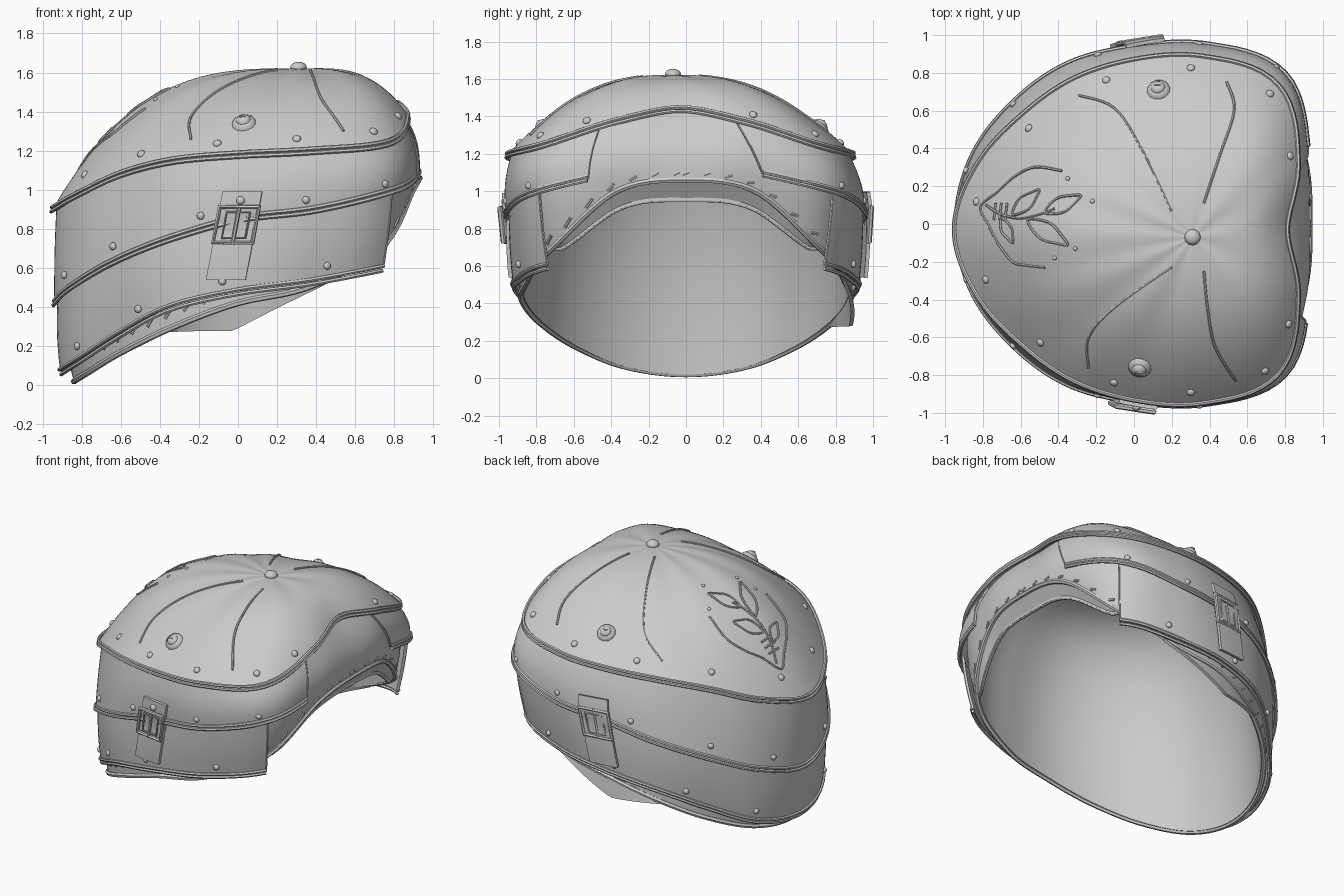
import bpy, bmesh, math
from math import sin, cos, pi, radians
from mathutils import Vector
from mathutils.bvhtree import BVHTree

if "Cube" in bpy.data.objects:
    bpy.data.objects.remove(bpy.data.objects["Cube"])

grey = bpy.data.materials.new("plain_grey")
grey.use_nodes = True
grey.diffuse_color = (0.6, 0.6, 0.6, 1)
grey.node_tree.nodes["Principled BSDF"].inputs["Base Color"].default_value = (0.6, 0.6, 0.6, 1)

# Outlines: (radius, height) every 22.5 degrees from front to back
CROWN = [(.81, 1.44), (.94, 1.37), (1.08, 1.24), (.99, 1.2), (.9, 1.18), (.86, 1.15), (.85, 1.08), (.9, .97), (.95, .9)]
BELT = [(.93, 1.16), (1.0, 1.1), (1.13, 1.0), (1.03, .9), (.94, .85), (.92, .75), (.91, .63), (.93, .5), (.94, .42)]
LOWER = [(.9, .7), (.97, .65), (1.05, .6), (.97, .53), (.92, .48), (.9, .4), (.87, .26), (.9, .12), (.91, .07)]
OPENING = [(.93, 1.06), (.97, 1.0), (1.02, .69), (.93, .5), (.88, .42), (.85, .3), (.84, .17), (.84, .06), (.84, .02)]
APEX = Vector((.31, -.07, 1.62))
LINING_TOP = Vector((.25, 0, 1.5))
made, shell_trees = [], []


def spline(p0, p1, p2, p3, f):
    """Smooth interpolation from p1 to p2."""
    return .5 * (2 * p1 + f * (p2 - p0) + f * f * (2 * p0 - 5 * p1 + 4 * p2 - p3) + f ** 3 * (3 * p1 - p0 - 3 * p2 + p3))


def ring(table, deg, dr=0, dz=0):
    """Point on a mirrored outline at an azimuth."""
    t = (deg % 360) / 22.5
    i = int(t)
    r, z = spline(*[Vector(table[min(j % 16, 16 - j % 16)]) for j in range(i - 1, i + 3)], t - i)
    a = radians(deg)
    shift = -.03 if table is CROWN else 0
    return Vector(((r + dr) * cos(a), (r + dr) * sin(a) + shift, z + dz))


def between(top, bottom, deg, v, bulge=0, inset=0):
    p = ring(top, deg, inset).lerp(ring(bottom, deg), v)
    a = radians(deg)
    return p + Vector((cos(a), sin(a), 0)) * bulge * sin(pi * v)


def crown_point(deg, s):
    rim, a = ring(CROWN, deg), radians(deg)
    p = APEX.lerp(rim, s)
    power = 2.6 + .4 * cos(2 * a) + .7 * max(cos(a), 0) ** 4
    pleat = .004 * cos(10 * a) * s * (1 - s) * 4
    p.z = rim.z + (APEX.z - rim.z) * (1 - s ** power) + pleat
    return p


def cap_point(deg, v):
    return between(CROWN, OPENING, deg, v, .05 * abs(cos(radians(deg))), -.035)


def mid_point(u, v):
    start, end = 19 + 5 * v, 333 - 3 * v
    deg = start + (end - start) * u
    return between(CROWN, BELT, deg, v, .016 + .012 * cos(radians(deg)), -.02)


def low_point(u, v):
    return between(BELT, LOWER, 45 + 270 * u, v, .008, -.015)


def lip(deg, v=1):
    """Turned-in edge of the opening, dropping at the brow."""
    w = max(cos(radians(2 * deg)), 0) ** .5 if cos(radians(deg)) > 0 else 0
    return ring(OPENING, deg, -v * (.02 + .05 * w), -.11 * w * v)


def lining_point(deg, v):
    t, edge = v * pi / 2, lip(deg)
    p = LINING_TOP.lerp(edge, max(cos(t), 0) ** .45)
    p.z = edge.z + (LINING_TOP.z - edge.z) * sin(t)
    return p


def flap_point(u, v):
    p = ring(OPENING, 62 + 52 * u, .015 * v)
    p.z += .02 * (1 - v) + v * min(0, .28 + max(0, .51 * (p.x + .03)) - p.z)
    return p


def add(name, data):
    ob = bpy.data.objects.new(name, data)
    bpy.context.collection.objects.link(ob)
    data.materials.append(grey)
    made.append(ob)
    return ob


def sheet(name, fn, nu, nv, thick=.015, closed=False, snap=True):
    """Grid surface from fn(u, v) with thickness added inwards."""
    bm = bmesh.new()
    cols = nu if closed else nu + 1
    g = [[bm.verts.new(fn(i / nu, j / nv)) for j in range(nv + 1)] for i in range(cols)]
    for i in range(nu):
        for j in range(nv):
            a, b = g[i], g[(i + 1) % cols]
            bm.faces.new((a[j], a[j + 1], b[j + 1], b[j]))
    bmesh.ops.remove_doubles(bm, verts=bm.verts, dist=1e-5)
    bm.normal_update()
    if snap:
        shell_trees.append(BVHTree.FromBMesh(bm))
    me = bpy.data.meshes.new(name)
    bm.to_mesh(me)
    bm.free()
    mod = add(name, me).modifiers.new("thickness", 'SOLIDIFY')
    mod.thickness, mod.offset = thick, -1


def tube(name, pts, radius=.012, closed=False):
    cu = bpy.data.curves.new(name, 'CURVE')
    cu.dimensions, cu.bevel_depth, cu.bevel_resolution, cu.use_fill_caps = '3D', radius, 1, True
    sp = cu.splines.new('POLY')
    sp.points.add(len(pts) - 1)
    for q, p in zip(sp.points, pts):
        q.co = (*p, 1)
    sp.use_cyclic_u = closed
    add(name, cu)


def land(origin, direction, lift=.008):
    """Outermost shell point along a ray, with its outward normal."""
    d = Vector(direction)
    hits = [h for h in (t.ray_cast(Vector(origin), d) for t in shell_trees) if h[0]]
    loc, n = min(hits, key=lambda h: h[3])[:2]
    n = -n if n.dot(d) > 0 else n
    return loc + n * lift, n


def draw(name, path, radius=.007, closed=False):
    """Smooth raised line draped over the crown."""
    pts, fine = [Vector(p) for p in path], []
    n = len(pts)
    for i in range(n if closed else n - 1):
        ids = [(i + k) % n if closed else min(max(i + k, 0), n - 1) for k in (-1, 0, 1, 2)]
        fine += [spline(*[pts[j] for j in ids], k / 6) for k in range(6)]
    if not closed:
        fine.append(pts[-1])
    tube(name, [land((q.x, q.y, 3), (0, 0, -1), .004)[0] for q in fine], radius, closed)


def rivet(name, loc, normal, radius=.022, height=.7):
    bm = bmesh.new()
    bmesh.ops.create_uvsphere(bm, u_segments=12, v_segments=8, radius=radius)
    bmesh.ops.scale(bm, vec=(1, 1, height), verts=bm.verts)
    me = bpy.data.meshes.new(name)
    bm.to_mesh(me)
    bm.free()
    ob = add(name, me)
    ob.location = loc
    ob.rotation_euler = Vector(normal).to_track_quat('Z', 'Y').to_euler()


# Shells: pleated crown, inner cap, and the two overlapping bands
sheet("crown", lambda u, v: crown_point(360 * u, max(v, .001)), 120, 20, .02, True)
sheet("inner_cap", lambda u, v: cap_point(360 * u, v), 120, 12, .015, True)
sheet("middle_band", mid_point, 100, 8)
sheet("lower_band", low_point, 90, 8)

# Domed lining, turned-in edge, and the single side flap
sheet("lining", lambda u, v: lining_point(360 * u, v), 120, 16, .01, True, False)
sheet("opening_lip", lambda u, v: lip(360 * u, v), 120, 2, .01, True, False)
sheet("side_flap", flap_point, 24, 3, .02, snap=False)


# Rolled edge trims
def trim(name, table, start, end, dr, dz, radius=.011):
    closed = end - start == 360
    n = int((end - start) / 3)
    pts = [ring(table, start + (end - start) * i / n, dr, dz) for i in range(n if closed else n + 1)]
    tube(name, pts, radius, closed)


trim("crown_trim_upper", CROWN, 0, 360, .002, .011)
trim("crown_trim_lower", CROWN, 0, 360, .005, -.011)
trim("belt_trim_upper", BELT, 24, 330, .002, .011)
trim("belt_trim_lower", BELT, 24, 330, .004, -.011)
trim("lower_trim_upper", LOWER, 45, 315, .004, .01)
trim("lower_trim_lower", LOWER, 45, 315, -.006, -.014)
trim("opening_trim", OPENING, 0, 360, 0, 0, .016)
tube("brow_trim", [lip(d) for d in range(-45, 46, 3)], .009)
for u in (0, 1):
    for name, fn in (("middle_band_end", mid_point), ("lower_band_end", low_point)):
        tube(name, [fn(u, k / 8) for k in range(9)], .005)

# Stitches around the opening
for deg in range(0, 360, 7):
    tube("stitch", [cap_point(deg - 1, .93), cap_point(deg + 1.2, .89)], .008)

# Rivets on crown and bands
for deg in (26, 46, 72, 102, 137, 170, 198, 229, 261, 288, 312, 328):
    p, q, r = crown_point(deg, .93), crown_point(deg, .96), crown_point(deg + 2, .93)
    rivet("crown_rivet", p, (q - p).cross(r - p))
for top, bottom, azimuths in ((CROWN, BELT, (48, 70, 102, 135, 162)), (BELT, LOWER, (63, 95, 125, 155))):
    for deg in azimuths:
        for d in (deg, 360 - deg):
            rivet("band_rivet", between(top, bottom, d, .82, .012), (cos(radians(d)), sin(radians(d)), 0), .02)

# Crown button and the two slotted studs
rivet("top_button", APEX + Vector((0, 0, .005)), (0, 0, 1), .043)
for x, y in ((.13, .71), (.03, -.76)):
    p, n = land((x, y, 3), (0, 0, -1), 0)
    rivet("stud_base", p, n, .062, .5)
    rivet("stud_cap", p + n * .018, n, .04, .7)
    side = Vector((.016, 0, 0))
    tube("stud_slot", [p + n * .046 - side, p + n * .046 + side], .005)

# Raised seams on the crown
for seam in (((-.29, .68), (-.1, .61), (.05, .38), (.2, .07)),
             ((.49, .75), (.53, .6), (.45, .35), (.37, .11)),
             ((-.24, -.76), (-.24, -.6), (-.1, -.44), (.2, -.23)),
             ((.54, -.83), (.43, -.65), (.39, -.45), (.37, -.25))):
    draw("crown_seam", seam)

# Leaf sprig ornament at the back of the crown
draw("ornament_frame_left", [(-.38, .28), (-.52, .3), (-.63, .25), (-.72, .17), (-.81, .09), (-.77, 0), (-.72, -.1)])
draw("ornament_frame_right", [(-.72, -.1), (-.64, -.2), (-.56, -.22), (-.47, -.23)])
draw("ornament_stem", [(-.78, .1), (-.7, .05), (-.6, .03), (-.5, .05), (-.42, .08)])
for x0, y0, x1, y1 in ((-.64, .05, -.5, .18), (-.47, .06, -.28, .15), (-.7, .03, -.64, -.1), (-.56, .02, -.35, -.11)):
    a, b = Vector((x0, y0)), Vector((x1, y1))
    wide = Vector((a.y - b.y, b.x - a.x)) * .19
    left, right = [[a.lerp(b, f) + s * g * wide for f, g in ((.25, .8), (.5, 1), (.75, .6))] for s in (1, -1)]
    draw("leaf", [a, *left, b, *reversed(right)], closed=True)
for x in (-.74, -.71, -.68):
    draw("ornament_tick", [(x, .02), (x + .01, .11)])
for x, y in ((-.22, .12), (-.31, -.13), (-.42, -.18), (-.35, .24)):
    rivet("ornament_dot", *land((x, y, 3), (0, 0, -1), .002), .012)

# Side straps with buckles
for s in (-1, 1):
    def strap(u, v):
        x = .2 * (u - .5) + .025 - .085 * v + (.04 if s > 0 else 0)
        return land((x, s * 3, .99 - .45 * v), (0, -s, 0), .022)[0]

    def on_strap(u, v, out=.016):
        return strap(u, v) + Vector((0, s * out, 0))

    sheet("strap", strap, 4, 10, .02, snap=False)
    tube("buckle_frame", [on_strap(*c) for c in ((0, .17), (1, .17), (1, .58), (0, .58))], .014, True)
    tube("buckle_inner", [on_strap(*c) for c in ((.2, .23), (.8, .23), (.8, .53), (.2, .53))], .007, True)
    tube("buckle_prong", [on_strap(.5, .15), on_strap(.5, .6)], .01)
    rivet("strap_rivet", on_strap(.5, .1, .004), (0, s, 0), .022)

# Bake to meshes and smooth the surfaces
bpy.ops.object.select_all(action='DESELECT')
for ob in made:
    ob.select_set(True)
bpy.context.view_layer.objects.active = made[0]
bpy.ops.object.convert(target='MESH')
bpy.ops.object.shade_smooth_by_angle(angle=radians(40))
